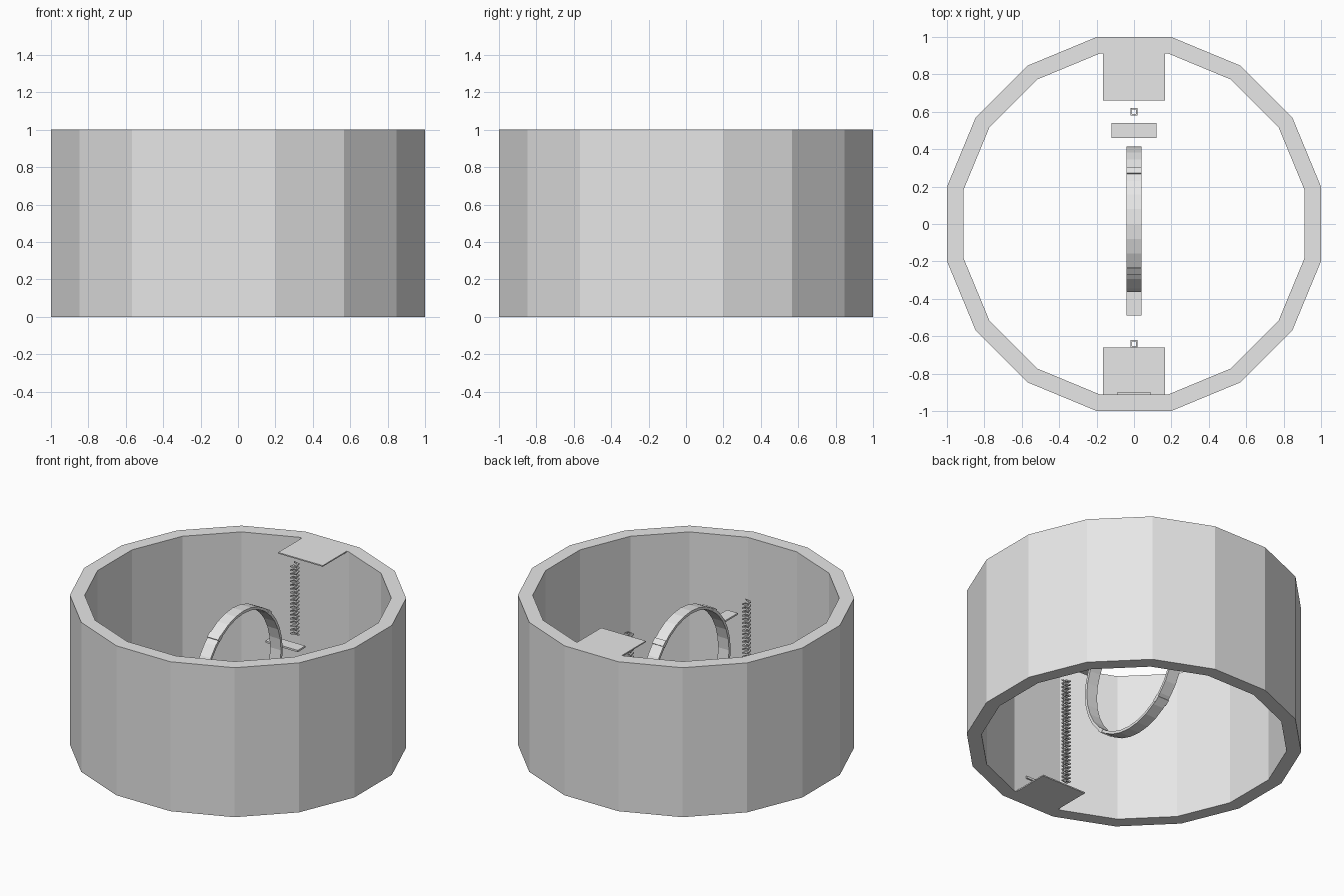
import bpy, bmesh, math
from mathutils import Matrix

if "Cube" in bpy.data.objects:
    bpy.data.objects.remove(bpy.data.objects["Cube"])

grey = bpy.data.materials.new("light_grey")
grey.diffuse_color = (0.8, 0.8, 0.8, 1)
grey.use_nodes = True
grey.node_tree.nodes["Principled BSDF"].inputs["Base Color"].default_value = grey.diffuse_color


def finish(bm, name):
    bmesh.ops.recalc_face_normals(bm, faces=bm.faces)
    me = bpy.data.meshes.new(name)
    bm.to_mesh(me)
    bm.free()
    me.materials.append(grey)
    ob = bpy.data.objects.new(name, me)
    bpy.context.collection.objects.link(ob)
    return ob


def box(name, x, y, z, turn=None):
    """Box from (min, max) ranges, optionally transformed."""
    bm = bmesh.new()
    bmesh.ops.create_cube(bm, size=1)
    for v in bm.verts:
        for i, (a, b) in enumerate((x, y, z)):
            v.co[i] = a if v.co[i] < 0 else b
    if turn:
        bm.transform(turn)
    return finish(bm, name)


def sweep(name, sections, closed, matrix=Matrix()):
    """Skin a row of four-point cross-sections."""
    bm = bmesh.new()
    rows = [[bm.verts.new(p) for p in s] for s in sections]
    pairs = list(zip(rows, rows[1:]))
    if closed:
        pairs.append((rows[-1], rows[0]))
    else:
        bm.faces.new(rows[0])
        bm.faces.new(rows[-1])
    for a, b in pairs:
        for i in range(4):
            j = (i + 1) % 4
            bm.faces.new((a[i], a[j], b[j], b[i]))
    bm.transform(matrix)
    return finish(bm, name)


def tube(name, n, offset, r_in, r_out, z0, z1, matrix=Matrix()):
    secs = []
    for k in range(n):
        a = 2 * math.pi * (k + offset) / n
        c, s = math.cos(a), math.sin(a)
        secs.append([(r * c, r * s, z) for r, z in
                     ((r_in, z0), (r_out, z0), (r_out, z1), (r_in, z1))])
    return sweep(name, secs, True, matrix)


def square_spiral(name, y, z0, z1, pitch=0.025, t=0.009):
    """Hollow square column wound from a rising bar."""
    steps = round((z1 - z0 - t) / pitch * 4)
    secs = []
    for k in range(steps + 1):
        a = math.pi / 4 + math.pi / 2 * k
        c, s = math.cos(a) * math.sqrt(2), math.sin(a) * math.sqrt(2)
        z = z0 + (z1 - z0 - t) * k / steps
        secs.append([(r * c, y + r * s, h) for r, h in
                     ((0.012, z), (0.02, z), (0.02, z + t), (0.012, z + t))])
    return sweep(name, secs, False)


# Outer sixteen-sided wall
k = 1 / math.cos(math.pi / 16)
tube("outer_wall", 16, 0.5, 0.912 * k, k, 0, 1)

# Upright wheel in the middle, turning about the x axis
upright = Matrix.Translation((0, 0, 0.5)) @ Matrix.Rotation(math.pi / 2, 4, 'Y')
tube("wheel", 32, 0, 0.397, 0.415, -0.04, 0.04, upright)

# Clamps on the wheel rim (degrees from the top, towards the back)
for deg in (-37, 43, 141, 221):
    m = Matrix.Translation((0, 0, 0.5)) @ Matrix.Rotation(math.radians(-deg), 4, 'X')
    box("wheel_clamp", (-0.041, 0.041), (-0.02, 0.02), (0.394, 0.42), m)

# Landings at the wall, floor level in front and top level behind
box("floor_landing", (-0.165, 0.165), (-0.93, -0.66), (0, 0.008))
box("top_landing", (-0.165, 0.165), (0.66, 0.93), (0.992, 1))

# Small ledges
box("back_ledge", (-0.12, 0.12), (0.46, 0.54), (0.485, 0.497))
box("wheel_ledge", (-0.04, 0.04), (-0.49, -0.36), (0.703, 0.714))
box("wall_ledge", (-0.09, 0.09), (-0.915, -0.902), (0.12, 0.135))

# Spiral columns
square_spiral("front_column", -0.64, 0, 0.73)
square_spiral("back_column", 0.6, 0.51, 0.998)
